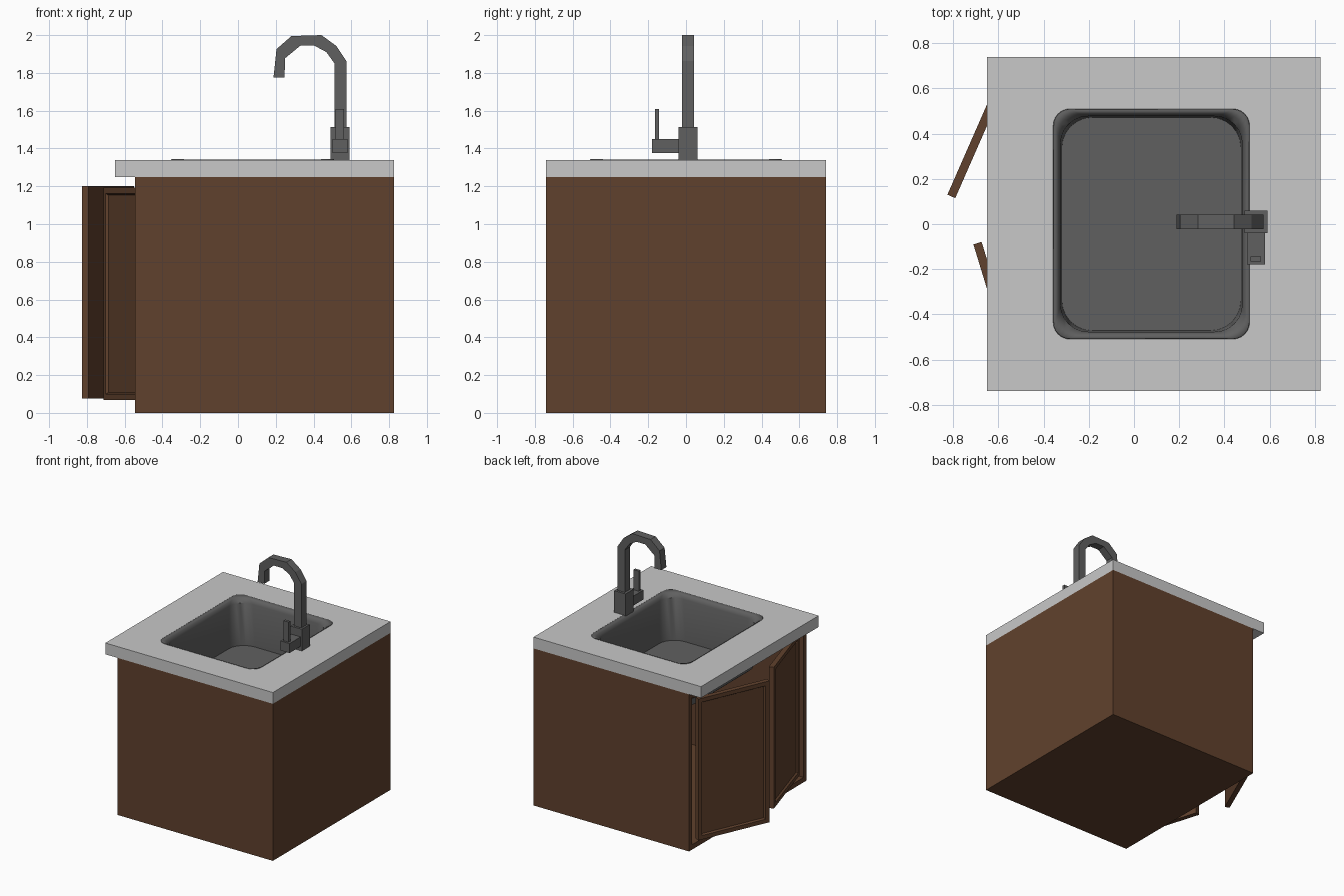
import bpy, bmesh, math
from mathutils import Matrix, Vector

if "Cube" in bpy.data.objects:
    bpy.data.objects.remove(bpy.data.objects["Cube"])


def material(name, rgb):
    m = bpy.data.materials.new(name)
    m.diffuse_color = (*rgb, 1)
    m.use_nodes = True
    m.node_tree.nodes["Principled BSDF"].inputs["Base Color"].default_value = m.diffuse_color
    return m


WOOD = material("brown wood", (0.118, 0.053, 0.026))
STONE = material("light grey stone", (0.58, 0.58, 0.58))
STEEL = material("dark grey steel", (0.117, 0.117, 0.117))


def finish(bm, name, mat, recalc=True):
    if recalc:
        bmesh.ops.recalc_face_normals(bm, faces=bm.faces)
    me = bpy.data.meshes.new(name)
    bm.to_mesh(me)
    bm.free()
    me.materials.append(mat)
    ob = bpy.data.objects.new(name, me)
    bpy.context.collection.objects.link(ob)
    return ob


def box_bm(lo, hi):
    bm = bmesh.new()
    lo, hi = Vector(lo), Vector(hi)
    bmesh.ops.create_cube(bm, size=1, matrix=Matrix.Translation((lo + hi) / 2)
                          @ Matrix.Diagonal((*(hi - lo), 1)))
    bm.normal_update()
    return bm


def box(name, lo, hi, mat):
    return finish(box_bm(lo, hi), name, mat)


def left_face(bm):
    return min(bm.faces, key=lambda f: f.calc_center_median().x)


# cabinet: hollow body, open towards -x, top left open for the basin
bm = box_bm((-0.545, -0.74, 0), (0.825, 0.74, 1.25))
front = left_face(bm)
bmesh.ops.inset_region(bm, faces=[front], thickness=0.055)
ret = bmesh.ops.extrude_face_region(bm, geom=[front])
bmesh.ops.translate(bm, vec=(1.32, 0, 0),
                    verts=[v for v in ret["geom"] if isinstance(v, bmesh.types.BMVert)])
if front.is_valid:
    bmesh.ops.delete(bm, geom=[front], context='FACES_ONLY')
bmesh.ops.recalc_face_normals(bm, faces=bm.faces)
tops = [f for f in bm.faces if abs(f.normal.z) > 0.9 and f.calc_center_median().z > 1.15]
bmesh.ops.delete(bm, geom=tops, context='FACES_ONLY')
finish(bm, "cabinet", WOOD, recalc=False)
box("top_rail", (-0.543, -0.69, 1.196), (-0.50, 0.69, 1.25), WOOD)


# doors standing ajar, with a recessed panel on the outer face
def door(name, corner, side, angle):
    y = 0.6 * side
    bm = box_bm((0, min(0, y), 0), (0.038, max(0, y), 1.125))
    f = left_face(bm)
    bmesh.ops.inset_region(bm, faces=[f], thickness=0.045)
    bmesh.ops.inset_region(bm, faces=[f], thickness=0.012, depth=-0.014)
    ob = finish(bm, name, WOOD)
    ob.location = corner
    ob.rotation_euler.z = math.radians(angle)


door("left_door", (-0.826, 0.13, 0.075), 1, -23.7)
door("right_door", (-0.711, -0.09, 0.068), -1, 17)


# rounded rectangle used for the counter hole and the basin
def ring(bm, hx, hy, r, z, n=6):
    verts = []
    for q, (sx, sy) in enumerate(((1, 1), (-1, 1), (-1, -1), (1, -1))):
        for i in range(n + 1):
            a = math.pi / 2 * (q + i / n)
            verts.append(bm.verts.new((0.077 + sx * (hx - r) + r * math.cos(a),
                                       sy * (hy - r) + r * math.sin(a), z)))
    return verts


def loop_edges(bm, vs):
    return [bm.edges.new((vs[i], vs[(i + 1) % len(vs)])) for i in range(len(vs))]


# countertop with hole, overhanging the doors
bm = bmesh.new()
outer = [bm.verts.new((x, y, 1.34)) for x, y in
         ((-0.65, -0.74), (0.825, -0.74), (0.825, 0.74), (-0.65, 0.74))]
edges = loop_edges(bm, outer) + loop_edges(bm, ring(bm, 0.435, 0.51, 0.075, 1.34))
bmesh.ops.triangle_fill(bm, edges=edges, use_beauty=True)
ret = bmesh.ops.extrude_face_region(bm, geom=bm.faces[:], use_keep_orig=True)
bmesh.ops.translate(bm, vec=(0, 0, -0.09),
                    verts=[v for v in ret["geom"] if isinstance(v, bmesh.types.BMVert)])
finish(bm, "countertop", STONE)

# sink basin: sloped lip, near-vertical walls, flat floor
bm = bmesh.new()
rings = [ring(bm, *p) for p in ((0.435, 0.51, 0.075, 1.336), (0.418, 0.493, 0.10, 1.322),
                                (0.41, 0.485, 0.13, 1.30), (0.402, 0.478, 0.14, 0.97))]
for a, b in zip(rings, rings[1:]):
    for i in range(len(a)):
        j = (i + 1) % len(a)
        bm.faces.new((a[j], a[i], b[i], b[j]))
bm.faces.new(rings[-1])
basin = finish(bm, "sink_basin", STEEL, recalc=False)
bpy.context.view_layer.objects.active = basin
basin.select_set(True)
bpy.ops.object.shade_smooth_by_angle(angle=math.radians(40))
sol = basin.modifiers.new("thickness", 'SOLIDIFY')
sol.thickness = 0.008
sol.offset = -1

# tap: base, square gooseneck spout, valve and lever
box("tap_base", (0.49, -0.04, 1.335), (0.59, 0.06, 1.513), STEEL)
profile = [(0.51, 1.5), (0.574, 1.5), (0.574, 1.862), (0.521, 1.942), (0.442, 2.0),
           (0.283, 1.995), (0.204, 1.926), (0.188, 1.776), (0.246, 1.776),
           (0.25, 1.878), (0.33, 1.944), (0.405, 1.944), (0.468, 1.91), (0.51, 1.851)]
bm = bmesh.new()
a = [bm.verts.new((x, -0.022, z)) for x, z in profile]
b = [bm.verts.new((x, 0.042, z)) for x, z in profile]
bm.faces.new(a)
bm.faces.new(b[::-1])
for i in range(len(a)):
    j = (i + 1) % len(a)
    bm.faces.new((a[j], a[i], b[i], b[j]))
finish(bm, "tap_spout", STEEL)
box("tap_valve", (0.50, -0.18, 1.375), (0.58, -0.035, 1.45), STEEL)
box("tap_lever", (0.516, -0.165, 1.44), (0.562, -0.143, 1.61), STEEL)
